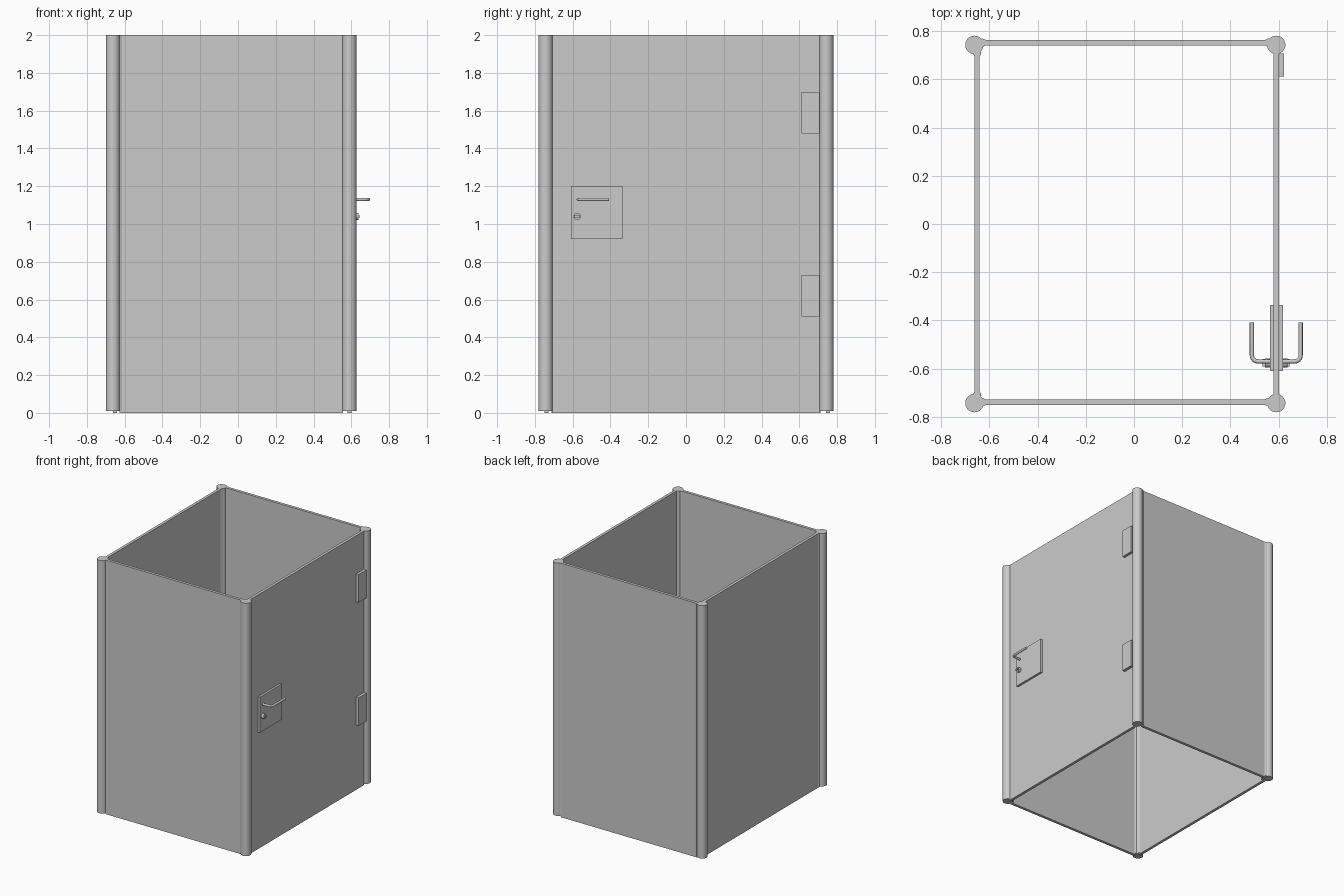
import bpy, bmesh, math
from mathutils import Matrix

if "Cube" in bpy.data.objects:
    bpy.data.objects.remove(bpy.data.objects["Cube"])

def make(name, bm, smooth=False):
    bmesh.ops.recalc_face_normals(bm, faces=bm.faces)
    me = bpy.data.meshes.new(name)
    bm.to_mesh(me)
    bm.free()
    ob = bpy.data.objects.new(name, me)
    bpy.context.collection.objects.link(ob)
    if smooth:
        bpy.context.view_layer.objects.active = ob
        ob.select_set(True)
        bpy.ops.object.shade_smooth_by_angle(angle=math.radians(35))
        ob.select_set(False)
    return ob

def box(name, x0, x1, y0, y1, z0, z1):
    bm = bmesh.new()
    bmesh.ops.create_cube(bm, size=1)
    for v in bm.verts:
        v.co.x = x1 if v.co.x > 0 else x0
        v.co.y = y1 if v.co.y > 0 else y0
        v.co.z = z1 if v.co.z > 0 else z0
    return make(name, bm)

def cyl(name, loc, r, depth, axis='Z', seg=32):
    rot = Matrix.Rotation(math.pi / 2, 4, 'Y') if axis == 'X' else Matrix()
    bm = bmesh.new()
    bmesh.ops.create_cone(bm, cap_ends=True, segments=seg, radius1=r, radius2=r,
                          depth=depth, matrix=Matrix.Translation(loc) @ rot)
    return make(name, bm, True)

XL, XR, Y, R = -0.662, 0.59, 0.743, 0.038
LEFT, DOOR, BACK, FRONT = -0.651, 0.590, 0.752, -0.739   # panel centre lines
T = 0.011                                                # half panel thickness

# corner posts
for sx, x in (("left", XL), ("right", XR)):
    for sy, y in (("front", -Y), ("back", Y)):
        cyl(f"{sx}_{sy}_post", (x, y, 1.005), R, 1.99)

# wall panels and door
box("front_panel", XL + 0.034, XR - 0.034, FRONT - T, FRONT + T, 0, 2)
box("back_panel", XL + 0.034, XR - 0.034, BACK - T, BACK + T, 0, 2)
box("left_panel", LEFT - T, LEFT + T, -Y + 0.03, Y - 0.03, 0, 2)
box("door", DOOR - T, DOOR + T, -Y + 0.034, Y - 0.034, 0, 2)

# door hinges
for name, z in (("lower_hinge", 0.51), ("upper_hinge", 1.48)):
    box(name, DOOR + T - 0.001, 0.623, 0.611, 0.708, z, z + 0.22)

# lock plates on both faces of the door
box("outer_lock_plate", DOOR + T - 0.001, 0.618, -0.61, -0.335, 0.92, 1.20)
box("inner_lock_plate", 0.564, DOOR - T + 0.001, -0.61, -0.335, 0.92, 1.20)

# turn knobs and lever handles, mirrored across the door
HY = -0.57
for side, s in (("outer", 1), ("inner", -1)):
    cyl(f"{side}_lock_rose", (DOOR + s * 0.034, -0.576, 1.04), 0.019, 0.026, 'X', 24)
    a, b = sorted((DOOR + s * 0.03, DOOR + s * 0.056))
    box(f"{side}_turn_bar", a, b, -0.592, -0.560, 1.035, 1.045)

    cu = bpy.data.curves.new(f"{side}_handle", 'CURVE')
    cu.dimensions = '3D'
    cu.bevel_depth = 0.009
    cu.bevel_resolution = 3
    cu.use_fill_caps = True
    reach, bend = 0.101, 0.025
    pts = [(0.005, HY)]
    for i in range(7):
        t = math.pi / 2 * i / 6
        pts.append((reach - bend + bend * math.sin(t), HY + bend - bend * math.cos(t)))
    pts.append((reach, -0.408))
    sp = cu.splines.new('POLY')
    sp.points.add(len(pts) - 1)
    for p, (x, y) in zip(sp.points, pts):
        p.co = (DOOR + s * x, y, 1.13, 1)
    sp.use_smooth = True
    ob = bpy.data.objects.new(f"{side}_handle", cu)
    bpy.context.collection.objects.link(ob)

# flared seals where panels meet the posts: (x, y, direction x, direction y)
def seal(name, x, y, dx, dy):
    bm = bmesh.new()
    prof = [(0.030, 0.018), (0.038, 0.016), (0.048, T), (0.048, -T), (0.038, -0.016), (0.030, -0.018)]
    f = bm.faces.new([bm.verts.new((x + d * dx + w * dy, y + d * dy + w * dx, 0.01)) for d, w in prof])
    ext = bmesh.ops.extrude_face_region(bm, geom=[f])
    bmesh.ops.translate(bm, vec=(0, 0, 1.989),
                        verts=[v for v in ext["geom"] if isinstance(v, bmesh.types.BMVert)])
    make(name, bm)

for sy, yc in (("front", FRONT), ("back", BACK)):
    seal(f"{sy}_left_seal", XL, yc, 1, 0)
    seal(f"{sy}_right_seal", XR, yc, -1, 0)
seal("side_front_seal", LEFT, -Y, 0, 1)
seal("side_back_seal", LEFT, Y, 0, -1)
